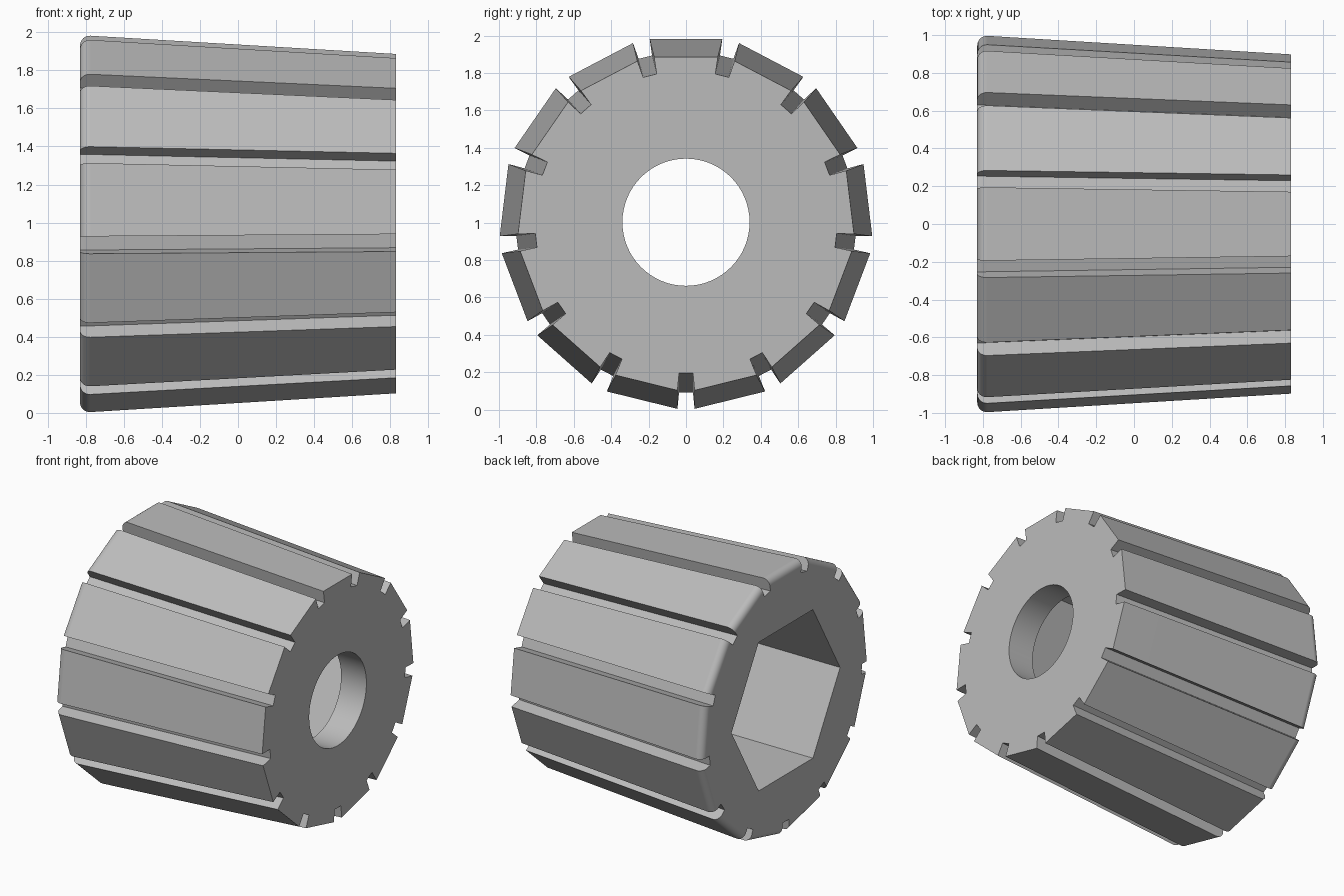
import bpy, bmesh
from math import pi, sin, cos
from mathutils import Vector

cube = bpy.data.objects.get("Cube")
if cube:
    bpy.data.objects.remove(cube, do_unlink=True)

SIDES = 13
ALPHA = pi / SIDES
HALF = 0.83            # half the length along x
AXIS_Z = 1.002
WIDE, NARROW = 0.983, 0.884    # flat-to-axis distance at each end
FILLET = 0.055
DEPTH = 0.092          # groove depth
FLOOR_W, MOUTH_W = 0.037, 0.046    # groove half widths

grey = bpy.data.materials.new("plain_grey")
grey.use_nodes = True
colour = (0.5, 0.5, 0.5, 1)
grey.diffuse_color = colour
grey.node_tree.nodes["Principled BSDF"].inputs["Base Color"].default_value = colour


def flat_at(x):
    return WIDE + (NARROW - WIDE) * (x + HALF) / (2 * HALF)


def corner(flat, w):
    # Radius, along the groove's centre line, where its wall meets the flat
    return (flat - w * sin(ALPHA)) / cos(ALPHA)


def section(x, drop):
    """Grooved polygon at x, its flats lowered by drop."""
    floor = corner(flat_at(x), MOUTH_W) - DEPTH
    mouth = FLOOR_W + (MOUTH_W - FLOOR_W) * (1 - drop / DEPTH)
    top = corner(flat_at(x) - drop, mouth)
    points = []
    for i in range(SIDES):
        a = (2 * i + 1) * ALPHA
        for r, t in ((top, -mouth), (floor, -FLOOR_W), (floor, FLOOR_W), (top, mouth)):
            points.append(Vector((x, r * sin(a) + t * cos(a),
                                  AXIS_Z + r * cos(a) - t * sin(a))))
    return points


# Tapered body: rounded wide end, then straight to the narrow end
STEPS = 8
stations = []
for i in range(STEPS + 1):
    a = i / STEPS * pi / 2
    stations.append((-HALF + FILLET * (1 - cos(a)), FILLET * (1 - sin(a))))
stations.append((HALF, 0))

bm = bmesh.new()
rings = [[bm.verts.new(p) for p in section(x, d)] for x, d in stations]
for lower, upper in zip(rings, rings[1:]):
    for i in range(len(lower)):
        j = (i + 1) % len(lower)
        bm.faces.new((lower[i], lower[j], upper[j], upper[i]))
bm.faces.new(rings[0])
bm.faces.new(rings[-1])
bmesh.ops.recalc_face_normals(bm, faces=bm.faces)
mesh = bpy.data.meshes.new("grooved_knob")
bm.to_mesh(mesh)
bm.free()
mesh.materials.append(grey)
knob = bpy.data.objects.new("grooved_knob", mesh)
bpy.context.collection.objects.link(knob)


def cut(name, sides, radius, x0, x1):
    """Remove a prism lying along x from the knob."""
    bpy.ops.mesh.primitive_cylinder_add(
        vertices=sides, radius=radius, depth=x1 - x0,
        location=((x0 + x1) / 2, 0, AXIS_Z), rotation=(0, pi / 2, 0))
    cutter = bpy.context.object
    cutter.name = name
    cutter.hide_render = True
    cutter.data.materials.append(grey)
    mod = knob.modifiers.new(name, "BOOLEAN")
    mod.operation = "DIFFERENCE"
    mod.solver = "EXACT"
    mod.object = cutter
    bpy.context.view_layer.objects.active = knob
    bpy.ops.object.modifier_apply(modifier=name)
    bpy.data.objects.remove(cutter, do_unlink=True)


# Hexagonal socket from the wide end, round bore through the narrow end
cut("hex_socket", 6, 0.645, -HALF - 0.2, 0.62)
cut("round_bore", 64, 0.34, 0.4, HALF + 0.2)

# Smooth fillet and bore, crisp grooves
bpy.ops.object.select_all(action="DESELECT")
knob.select_set(True)
bpy.context.view_layer.objects.active = knob
bpy.ops.object.shade_smooth_by_angle(angle=pi / 6)
weighted = knob.modifiers.new("weighted_normals", "WEIGHTED_NORMAL")
weighted.keep_sharp = True
